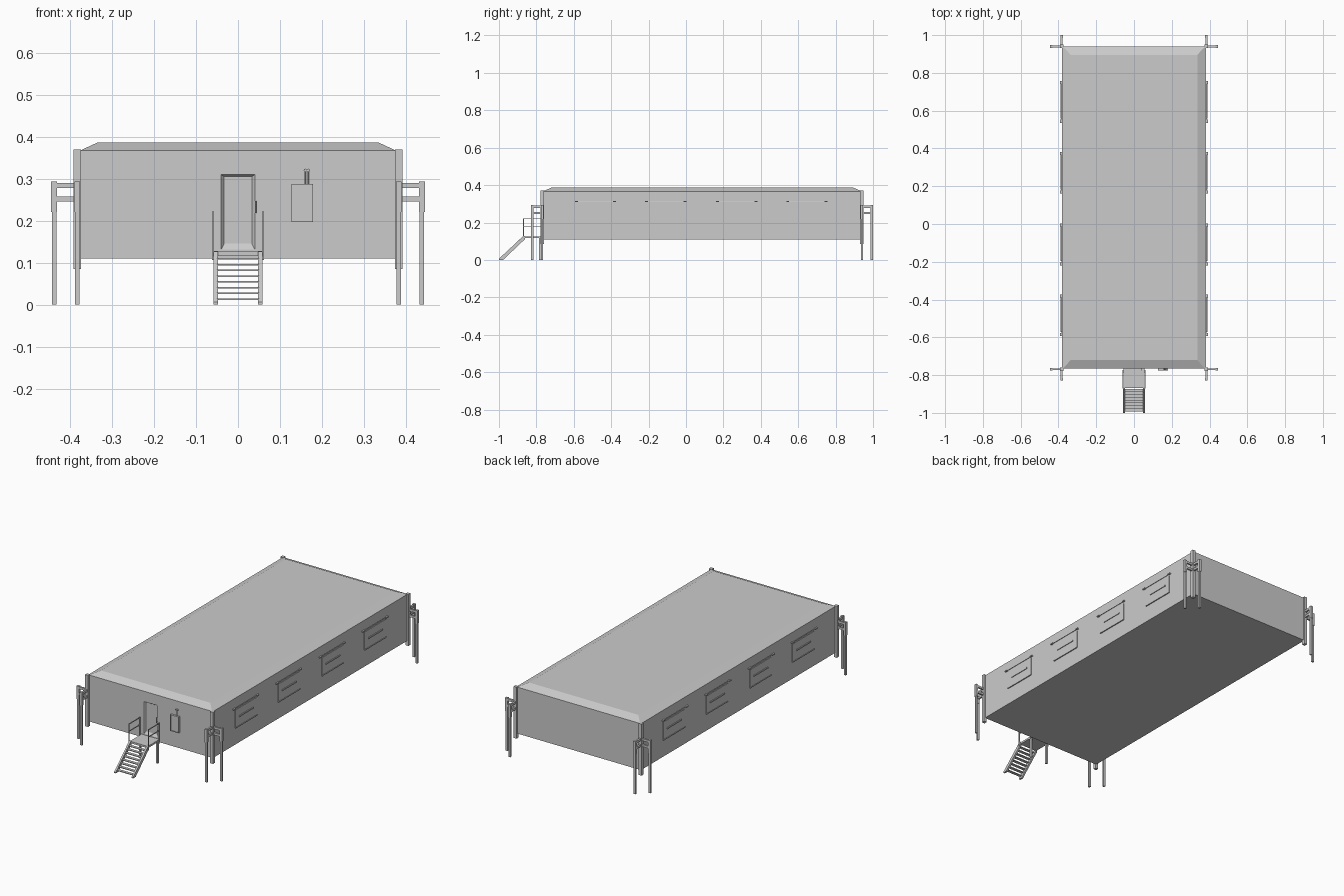
import bpy, bmesh
from mathutils import Vector

if "Cube" in bpy.data.objects:
    bpy.data.objects.remove(bpy.data.objects["Cube"])


def mesh_object(name, verts, faces):
    me = bpy.data.meshes.new(name)
    me.from_pydata(verts, [], faces)
    bm = bmesh.new()
    bm.from_mesh(me)
    bmesh.ops.recalc_face_normals(bm, faces=bm.faces)
    bm.to_mesh(me)
    bm.free()
    ob = bpy.data.objects.new(name, me)
    bpy.context.collection.objects.link(ob)
    return ob


def prism(name, a, b):
    """Join two matching outlines into a closed solid."""
    n = len(a)
    sides = [(i, (i + 1) % n, n + (i + 1) % n, n + i) for i in range(n)]
    return mesh_object(name, a + b, sides + [tuple(range(n)), tuple(range(n, 2 * n))])


def box(name, x0, x1, y0, y1, z0, z1):
    return prism(name, [(x0, y0, z0), (x1, y0, z0), (x1, y1, z0), (x0, y1, z0)],
                 [(x0, y0, z1), (x1, y0, z1), (x1, y1, z1), (x0, y1, z1)])


def post(name, x, y, w, z0, z1):
    h = w / 2
    return box(name, x - h, x + h, y - h, y + h, z0, z1)


def tube(name, p, q, r, sides=8):
    p, q = Vector(p), Vector(q)
    bpy.ops.mesh.primitive_cylinder_add(vertices=sides, radius=r, depth=(q - p).length,
                                        location=(p + q) / 2)
    ob = bpy.context.object
    ob.name = name
    ob.rotation_euler = (q - p).to_track_quat('Z', 'Y').to_euler()
    bpy.ops.object.shade_smooth_by_angle()
    return ob


F, B, W = -0.765, 0.94, 0.382  # front wall, back wall, half width

# Shelter body with recessed door
body = box("shelter_body", -W, W, F, B, 0.11, 0.367)


def door_outline(y, x, z0, z1):
    return [(-x, y, z0), (x, y, z0), (x, y, z1), (-x, y, z1)]


cutter = prism("door_cutter", door_outline(F - 0.002, 0.042, 0.128, 0.311),
               door_outline(F + 0.008, 0.033, 0.145, 0.305))
cutter.hide_render = True
cutter.hide_set(True)
mod = body.modifiers.new("door_recess", 'BOOLEAN')
mod.object = cutter
mod.operation = 'DIFFERENCE'

# Sloped roof
prism("roof", [(-.376, F, .367), (.376, F, .367), (.376, B, .367), (-.376, B, .367)],
      [(-.335, F + .045, .386), (.335, F + .045, .386),
       (.335, B - .045, .386), (-.335, B - .045, .386)])

# Corner posts with two outrigger jack legs each
for sx in (-1, 1):
    for y, sy in ((F - 0.004, -1), (B, 1)):
        x = sx * 0.383
        post("corner_post", x, y, 0.018, 0.085, 0.37)
        for dx, dy in ((sx * 0.055, 0), (0, sy * 0.053)):
            lx, ly = x + dx, y + dy
            post("leg_sleeve", lx, ly, 0.014, 0.22, 0.293)
            post("jack_leg", lx, ly, 0.011, 0, 0.225)
            for z in (0.251, 0.284):
                box("outrigger_arm", min(x, lx) - (0.005 if dy else 0),
                    max(x, lx) + (0.005 if dy else 0),
                    min(y, ly) - (0.005 if dx else 0),
                    max(y, ly) + (0.005 if dx else 0), z - 0.006, z + 0.006)

# Side window shutters with hinge knobs, handle bar and sill
for s in (-1, 1):
    for y in (-0.58, -0.205, 0.175, 0.55):
        y0, y1 = y, y + 0.205
        box("window_shutter", *sorted((s * 0.38, s * 0.385)),
            y0 + 0.008, y1 - 0.008, 0.205, 0.303)
        box("shutter_handle", *sorted((s * 0.384, s * 0.389)),
            y0 + 0.04, y1 - 0.04, 0.254, 0.261)
        box("window_sill", *sorted((s * 0.38, s * 0.388)),
            y0 + 0.008, y1 - 0.008, 0.202, 0.206)
        tube("shutter_hinge", (s * 0.385, y0 - 0.008, 0.313),
             (s * 0.385, y1 - 0.002, 0.313), 0.0018)
        for yk in (y0 - 0.006, y1 - 0.006):
            box("hinge_knob", *sorted((s * 0.38, s * 0.391)),
                yk - 0.008, yk + 0.008, 0.310, 0.316)

# Entrance platform, supports and railings
box("platform", -0.055, 0.055, -0.868, F, 0.116, 0.126)
for s in (-1, 1):
    x = s * 0.0595
    post("platform_leg", s * 0.053, -0.78, 0.01, 0, 0.118)
    for y in (-0.868, -0.775):
        post("rail_post", x, y, 0.0045, 0.106, 0.222)
    for z in (0.18, 0.22):
        box("hand_rail", x - 0.002, x + 0.002, -0.868, -0.773, z - 0.002, z + 0.002)

# Stair stringers and treads
profile = [(-1.0, 0), (-0.978, 0), (-0.862, 0.11), (-0.862, 0.128), (-0.872, 0.126), (-1.0, 0.006)]
for s in (-1, 1):
    prism("stair_stringer", [(s * 0.048, y, z) for y, z in profile],
          [(s * 0.058, y, z) for y, z in profile])
for i in range(8):
    z = 0.013 + i * 0.0137
    y = -0.985 + i * 0.0146
    box("stair_tread", -0.05, 0.05, y - 0.007, y + 0.009, z - 0.002, z + 0.002)

# Door handle
tube("door_handle", (0.042, F - 0.008, 0.218), (0.042, F - 0.008, 0.247), 0.0018)
for z in (0.222, 0.243):
    tube("handle_mount", (0.042, F + 0.002, z), (0.042, F - 0.008, z), 0.0015)

# Wall cabinet with raised border and cable connectors
box("wall_cabinet", 0.128, 0.179, F - 0.008, F + 0.002, 0.197, 0.287)
for x0, x1, z0, z1 in ((0.128, 0.131, 0.197, 0.287), (0.176, 0.179, 0.197, 0.287),
                       (0.131, 0.176, 0.197, 0.200), (0.131, 0.176, 0.284, 0.287)):
    box("cabinet_border", x0, x1, F - 0.011, F - 0.008, z0, z1)
for x in (0.160, 0.167):
    tube("cabinet_cable", (x, F - 0.004, 0.285), (x, F - 0.004, 0.32), 0.0018)
    tube("cable_plug", (x, F + 0.002, 0.32), (x, F - 0.008, 0.32), 0.0038)
